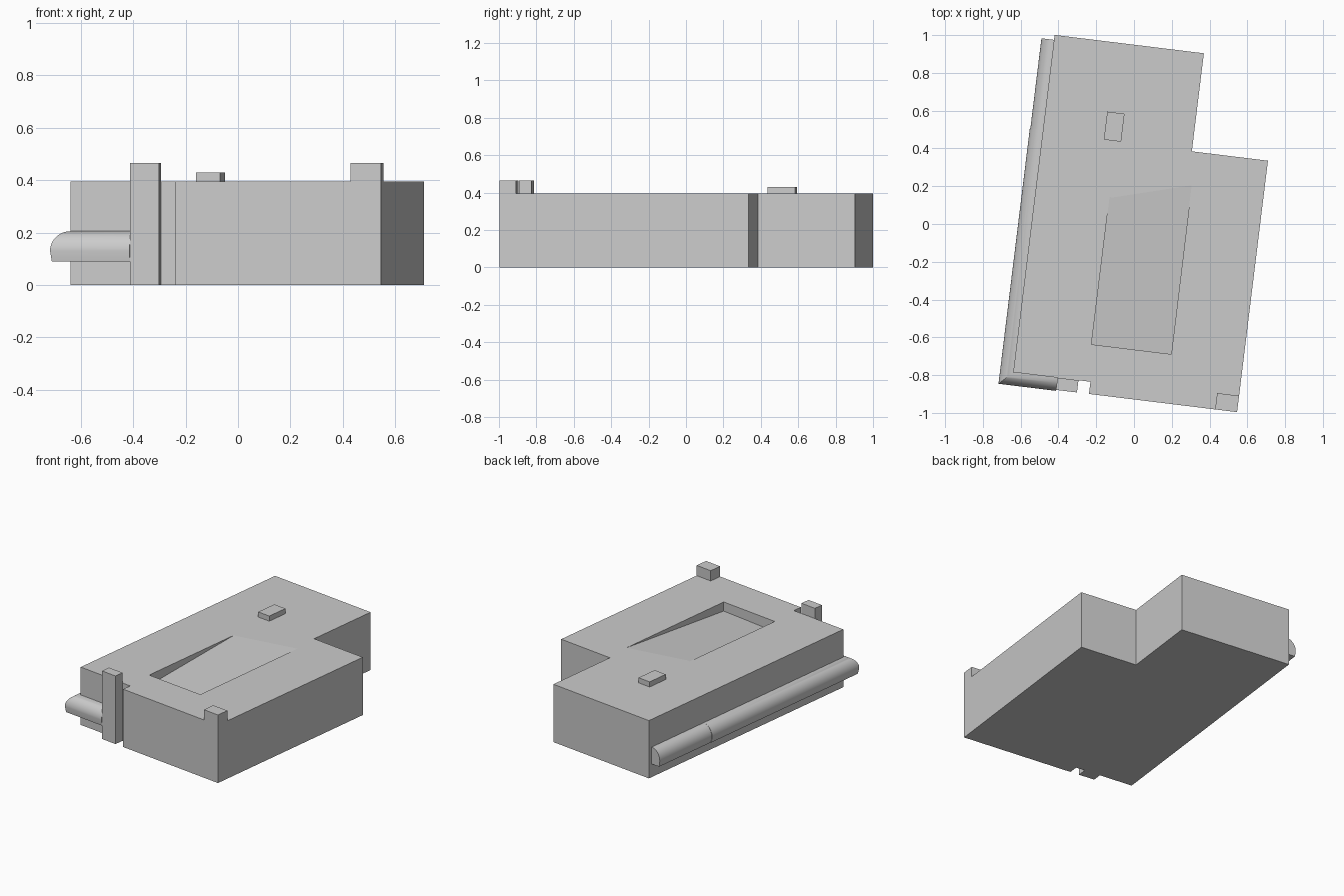
import bpy, bmesh, math
from mathutils import Matrix

cube = bpy.data.objects.get("Cube")
if cube:
    bpy.data.objects.remove(cube, do_unlink=True)

# The whole plan is turned slightly clockwise
TURN = Matrix.Rotation(math.radians(-7.0), 4, 'Z')
ROOF = 0.395

grey = bpy.data.materials.new("plain_grey")
grey.use_nodes = True
colour = (0.6, 0.6, 0.6, 1)
grey.diffuse_color = colour
grey.node_tree.nodes["Principled BSDF"].inputs["Base Color"].default_value = colour


def make_object(name, bm):
    bmesh.ops.recalc_face_normals(bm, faces=bm.faces)
    bm.transform(TURN)
    mesh = bpy.data.meshes.new(name)
    bm.to_mesh(mesh)
    bm.free()
    mesh.materials.append(grey)
    obj = bpy.data.objects.new(name, mesh)
    bpy.context.collection.objects.link(obj)
    return obj


def loft(name, rings, triangulate=False):
    """Solid skinned through a list of matching closed rings."""
    bm = bmesh.new()
    rows = [[bm.verts.new(p) for p in ring] for ring in rings]
    for a, b in zip(rows, rows[1:]):
        for i in range(len(a)):
            j = (i + 1) % len(a)
            bm.faces.new((a[i], a[j], b[j], b[i]))
    bm.faces.new(rows[0])
    bm.faces.new(rows[-1])
    if triangulate:
        bmesh.ops.triangulate(bm, faces=bm.faces)
    return make_object(name, bm)


def prism(name, outline, z0, z1):
    return loft(name, [[(x, y, z) for x, y in outline] for z in (z0, z1)])


def block(name, x0, x1, y0, y1, z0, z1):
    return prism(name, [(x0, y0), (x1, y0), (x1, y1), (x0, y1)], z0, z1)


# Main body: an L-shaped plan with a step in the front
LEFT, FRONT, STEP = -0.539, -0.922, -0.857
body = prism("body", [(LEFT, 0.942), (0.257, 0.942), (0.257, 0.419), (0.663, 0.419),
                      (0.663, FRONT), (-0.127, FRONT), (-0.127, STEP), (LEFT, STEP)], 0, ROOF)

# Sunken ramp in the roof, deepest at the front
ramp = [(-0.146, -0.66, ROOF - 0.07), (0.28, -0.66, ROOF - 0.062),
        (0.278, 0.27, ROOF + 0.002), (-0.146, 0.15, ROOF + 0.002)]
cutter = loft("ramp_cutter", [ramp, [(x, y, ROOF + 0.1) for x, y, z in ramp]], True)
cutter.hide_render = True
cut = body.modifiers.new("ramp", 'BOOLEAN')
cut.operation = 'DIFFERENCE'
cut.solver = 'EXACT'
cut.object = cutter
bpy.context.view_layer.objects.active = body
bpy.ops.object.modifier_apply(modifier=cut.name)
bpy.data.objects.remove(cutter, do_unlink=True)

# Roof block, corner block and front post
block("roof_block", -0.213, -0.121, 0.424, 0.573, ROOF - 0.01, 0.43)
block("corner_block", 0.546, 0.663, FRONT, -0.835, ROOF - 0.01, 0.465)
block("front_post", -0.303, -0.191, FRONT, STEP, 0, 0.465)

# Half-round rail: flat underside, bulging side, rounded top
profile = [(0, 0.09), (0.064, 0.09)]
for i in range(13):
    a = math.pi / 2 * i / 12
    profile.append((0.07 * math.cos(a), 0.13 + 0.075 * math.sin(a)))


def side_ring(y, scale=1):
    return [(LEFT - w * scale, y, z) for w, z in profile]


corner = [(LEFT - w, STEP - w, z) for w, z in profile]
front_end = [(-0.303, STEP - w, z) for w, z in profile]
rails = [loft("front_rail", [side_ring(0.435), corner, front_end]),
         loft("rear_rail", [side_ring(0.916, 0.96), side_ring(0.435, 0.96)])]

bpy.ops.object.select_all(action='DESELECT')
for rail in rails:
    rail.select_set(True)
bpy.context.view_layer.objects.active = rails[0]
bpy.ops.object.shade_smooth_by_angle(angle=math.radians(30))
